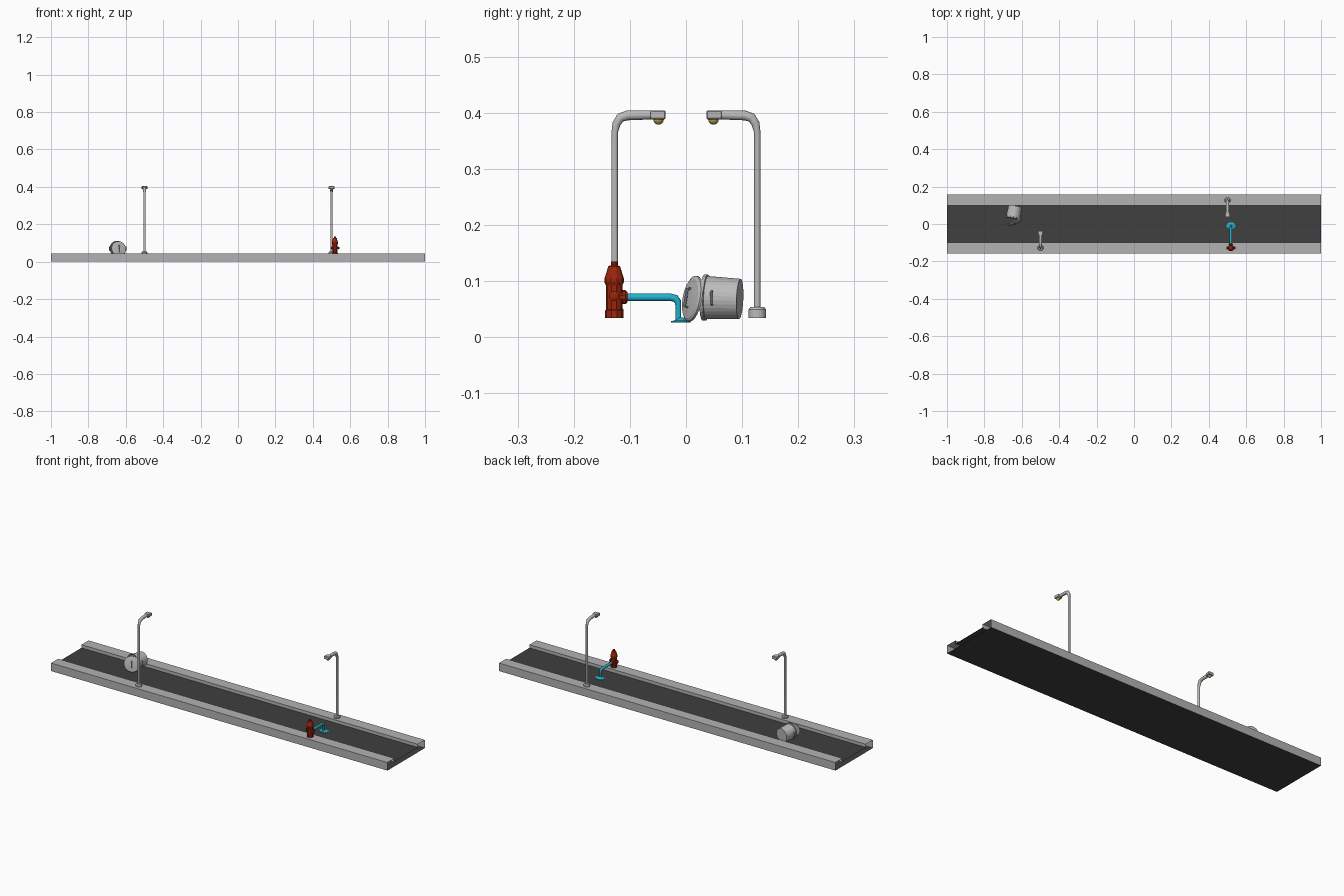
import bpy, bmesh, math
from mathutils import Vector, Matrix

if "Cube" in bpy.data.objects:
    bpy.data.objects.remove(bpy.data.objects["Cube"])


def material(name, rgb):
    m = bpy.data.materials.new(name)
    m.diffuse_color = (*rgb, 1)
    m.use_nodes = True
    m.node_tree.nodes["Principled BSDF"].inputs["Base Color"].default_value = m.diffuse_color
    return m


CONCRETE = material("concrete", (0.45, 0.45, 0.45))
ASPHALT = material("asphalt", (0.05, 0.05, 0.05))
METAL = material("pale_metal", (0.5, 0.5, 0.5))
RED = material("hydrant_red", (0.33, 0.018, 0.004))
WATER = material("water_blue", (0.015, 0.46, 0.62))
BULB = material("bulb_yellow", (0.5, 0.38, 0.08))


def finish(name, bm, mat, closed=True, smooth=False):
    if closed:
        bmesh.ops.recalc_face_normals(bm, faces=bm.faces)
    me = bpy.data.meshes.new(name)
    bm.to_mesh(me)
    bm.free()
    me.materials.append(mat)
    ob = bpy.data.objects.new(name, me)
    bpy.context.collection.objects.link(ob)
    if smooth:
        for p in me.polygons:
            p.use_smooth = True
        me.set_sharp_from_angle(angle=math.radians(35))
    return ob


def sweep(name, path, radii, mat, sides=12, smooth=True):
    """Round tube through points, with a radius at each one."""
    bm = bmesh.new()
    pts = [Vector(p) for p in path]
    rings, u = [], None
    for i, p in enumerate(pts):
        t = (pts[min(i + 1, len(pts) - 1)] - pts[max(i - 1, 0)]).normalized()
        if u is None:
            u = t.orthogonal().normalized()
        u = (u - t * u.dot(t)).normalized()
        v = t.cross(u)
        rings.append([bm.verts.new(p + radii[i] * (u * math.cos(a) + v * math.sin(a)))
                      for a in (math.tau * k / sides for k in range(sides))])
    for a, b in zip(rings, rings[1:]):
        for k in range(sides):
            n = (k + 1) % sides
            bm.faces.new((a[k], a[n], b[n], b[k]))
    bm.faces.new(rings[0])
    bm.faces.new(rings[-1])
    return finish(name, bm, mat, smooth=smooth)


def turned(name, origin, axis, profile, mat, sides=16, smooth=False):
    """Solid of (radius, distance) steps along an axis."""
    o, d = Vector(origin), Vector(axis).normalized()
    bm = bmesh.new()
    q = d.to_track_quat('Z', 'Y')
    rings = []
    for r, h in profile:
        rings.append([bm.verts.new(o + q @ Vector((r * math.cos(a), r * math.sin(a), h)))
                      for a in (math.tau * (k + 0.5) / sides for k in range(sides))])
    for a, b in zip(rings, rings[1:]):
        for k in range(sides):
            n = (k + 1) % sides
            bm.faces.new((a[k], a[n], b[n], b[k]))
    bm.faces.new(rings[0])
    bm.faces.new(rings[-1])
    return finish(name, bm, mat, smooth=smooth)


def strip(name, section, mat):
    """Open sheet with a (y, z) section running the length of the street."""
    bm = bmesh.new()
    rows = [[bm.verts.new((x, y, z)) for x in (-1, 1)] for y, z in section]
    for a, b in zip(rows, rows[1:]):
        bm.faces.new((a[0], a[1], b[1], b[0]))
    return finish(name, bm, mat, closed=False)


# Street: road surface, underside and two kerbed pavements, open at the ends
strip("road", [(-0.1, 0.026), (0.1, 0.026)], ASPHALT)
strip("underside", [(0.159, 0), (-0.159, 0)], ASPHALT)
kerb = [(0.159, 0), (0.159, 0.043), (0.099, 0.043), (0.099, 0.02)]
strip("pavement_front", [(-y, z) for y, z in kerb], CONCRETE)
strip("pavement_back", [(y, z) for y, z in reversed(kerb)], CONCRETE)


def lamp(side, x, s):
    """Street lamp; s is the sign of the side it stands on."""
    y = s * 0.127
    turned(f"lamp_base_{side}", (x, y, 0.034), (0, 0, 1),
           [(0.016, 0), (0.016, 0.015), (0.012, 0.02)], METAL, 20)
    path = [(x, y, 0.05), (x, y, 0.365), (x, y - s * 0.003, 0.38),
            (x, y - s * 0.01, 0.391), (x, y - s * 0.022, 0.395),
            (x, y - s * 0.068, 0.396)]
    sweep(f"lamp_pole_{side}", path, [0.006, 0.006, 0.0075, 0.0085, 0.0088, 0.008], METAL)
    # Head: flared box
    bm = bmesh.new()
    bmesh.ops.create_cube(bm, size=1)
    bmesh.ops.scale(bm, vec=(0.03, 0.027, 0.016), verts=bm.verts)
    bmesh.ops.bevel(bm, geom=bm.edges[:], offset=0.002, segments=1, affect='EDGES')
    for v in bm.verts:
        if v.co.y * s > 0:
            v.co.x *= 0.8
    bmesh.ops.translate(bm, vec=(x, s * 0.05, 0.396), verts=bm.verts)
    finish(f"lamp_head_{side}", bm, METAL)
    # Bulb under the head
    bm = bmesh.new()
    bmesh.ops.create_uvsphere(bm, u_segments=12, v_segments=8, radius=0.0095)
    bmesh.ops.translate(bm, vec=(x, s * 0.049, 0.388), verts=bm.verts)
    finish(f"lamp_bulb_{side}", bm, BULB, smooth=True)


lamp("front", -0.5, -1)
lamp("back", 0.5, 1)

# Hydrant with one large and two small outlets
HX, HY = 0.518, -0.128
turned("hydrant_body", (HX, HY, 0.034), (0, 0, 1),
       [(0.0165, 0), (0.0165, 0.013), (0.0145, 0.015), (0.0145, 0.058),
        (0.0175, 0.064), (0.0175, 0.07), (0.013, 0.084), (0.0105, 0.092),
        (0.006, 0.094), (0.006, 0.101)], RED, 10)
turned("hydrant_main_outlet", (HX, HY, 0.071), (0, 1, 0),
       [(0.010, 0), (0.010, 0.015), (0.0125, 0.015), (0.0125, 0.020), (0.009, 0.024)], RED, 10)
for s, side in ((-1, "left"), (1, "right")):
    turned(f"hydrant_outlet_{side}", (HX, HY, 0.073), (s, 0, 0),
           [(0.007, 0), (0.007, 0.018), (0.009, 0.018), (0.009, 0.022), (0.004, 0.024)], RED, 8)

# Water jet falling into a splash
sweep("water_jet", [(HX, -0.108, 0.071), (HX, -0.028, 0.071), (HX, -0.019, 0.069),
                    (HX, -0.0145, 0.063), (HX, -0.0135, 0.054), (HX, -0.0135, 0.028)],
      [0.007, 0.007, 0.0068, 0.006, 0.005, 0.005], WATER)
splash = turned("water_splash", (0, 0, 0), (0, 0, 1),
                [(0.022, 0), (0.022, 0.002), (0.012, 0.004), (0.005, 0.009)], WATER, 20)
splash.scale = (1.1, 0.8, 1)
splash.location = (HX, -0.009, 0.0262)

# Bin lying on its side
AXIS = Vector((0.17, 0.98, -0.04)).normalized()
MOUTH = Vector((-0.646, 0.033, 0.0705))
turned("bin_body", MOUTH, AXIS,
       [(0.034, 0.06), (0.037, 0.0), (0.041, -0.002), (0.041, 0.004),
        (0.0385, 0.005), (0.036, 0.064)], METAL, 32)
side = AXIS.cross(Vector((0, 0, 1))).normalized()
for s, label in ((-1, "left"), (1, "right")):
    c = MOUTH + AXIS * 0.02 + side * s * 0.037
    sweep(f"bin_handle_{label}",
          [c + Vector((0, 0, -0.012)), c + side * s * 0.008 + Vector((0, 0, -0.010)),
           c + side * s * 0.008 + Vector((0, 0, 0.010)), c + Vector((0, 0, 0.012))],
          [0.002] * 4, METAL, 6)

# Lid leaning against the mouth, with its handle
FACE = Vector((0.36, -0.91, 0.17)).normalized()
LID = Vector((-0.637, 0.010, 0.069))
turned("bin_lid", LID, FACE,
       [(0.041, -0.004), (0.041, 0.0), (0.036, 0.003), (0.015, 0.005)], METAL, 32)
up = (Vector((0, 0, 1)) - FACE * FACE.z).normalized()
grip = [(-0.017, 0.002), (-0.016, 0.011), (0.016, 0.011), (0.017, 0.002)]
sweep("lid_handle", [LID + up * a + FACE * b for a, b in grip], [0.0025] * 4, METAL, 8)
